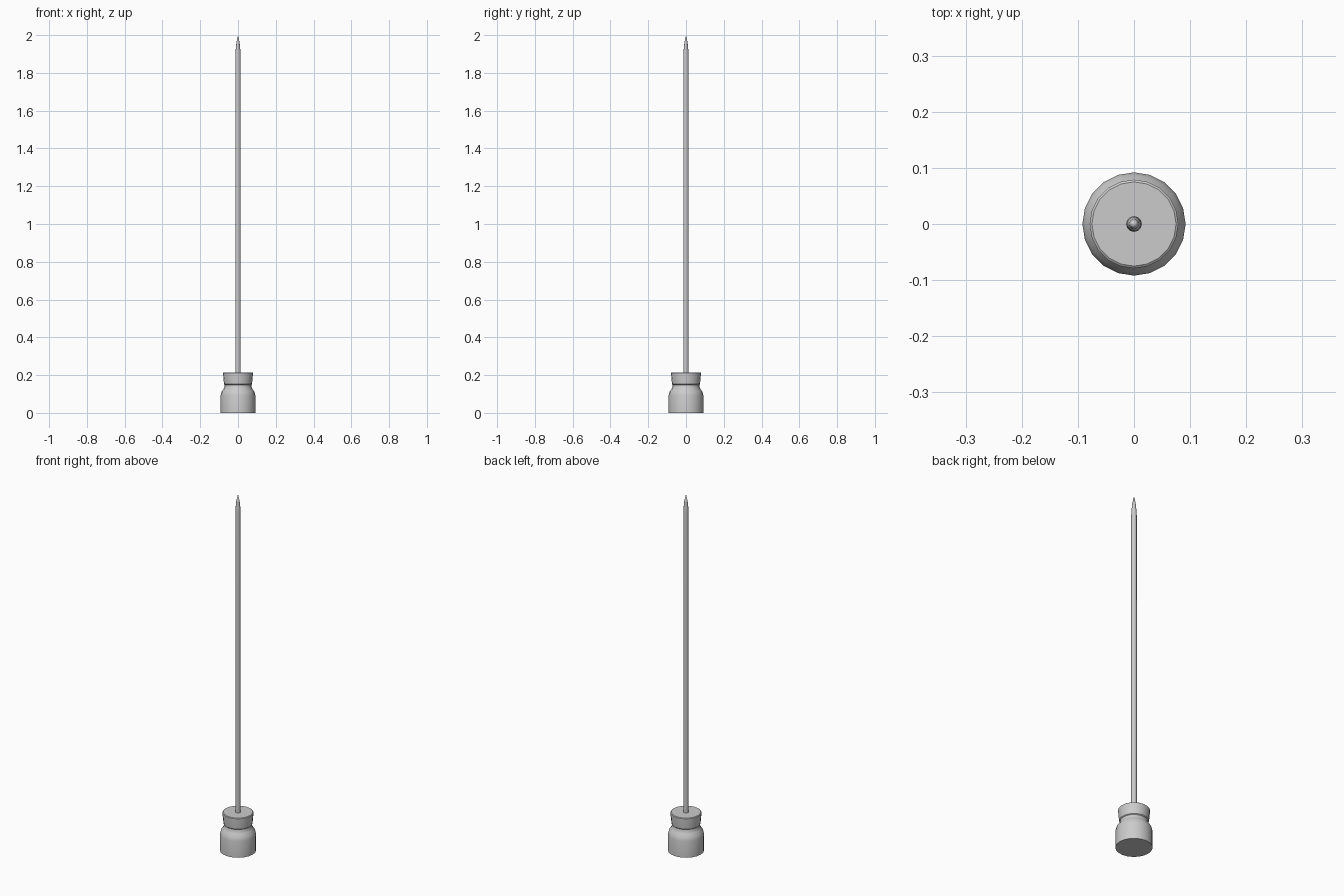
import bpy, bmesh, math

if "Cube" in bpy.data.objects:
    bpy.data.objects.remove(bpy.data.objects["Cube"])


def lathe(name, profile, sides):
    """Revolve (radius, z) points about z; zero radius makes a pole."""
    bm = bmesh.new()
    verts = [bm.verts.new((r, 0, z)) for r, z in profile]
    edges = [bm.edges.new(p) for p in zip(verts, verts[1:])]
    bmesh.ops.spin(bm, geom=verts + edges, cent=(0, 0, 0), axis=(0, 0, 1),
                   angle=math.tau, steps=sides, use_duplicate=False)
    bmesh.ops.remove_doubles(bm, verts=bm.verts, dist=1e-5)
    bmesh.ops.recalc_face_normals(bm, faces=bm.faces)
    mesh = bpy.data.meshes.new(name)
    bm.to_mesh(mesh)
    bm.free()
    obj = bpy.data.objects.new(name, mesh)
    bpy.context.collection.objects.link(obj)
    bpy.ops.object.select_all(action='DESELECT')
    obj.select_set(True)
    bpy.context.view_layer.objects.active = obj
    bpy.ops.object.shade_smooth_by_angle(angle=math.radians(32))
    return obj


# Socket base with rounded shoulder, pinched neck and flared collar
lathe("base_socket", [
    (0, 0), (0.092, 0), (0.092, 0.092), (0.087, 0.112), (0.076, 0.127),
    (0.072, 0.135), (0.070, 0.148), (0.074, 0.152), (0.079, 0.205),
    (0.079, 0.212), (0.075, 0.215), (0, 0.215)], 20)

# Thin shaft with pointed tip
lathe("spike_shaft", [
    (0, 0.2), (0.014, 0.2), (0.014, 1.89), (0.0125, 1.92),
    (0.0085, 1.96), (0, 2.0)], 12)
